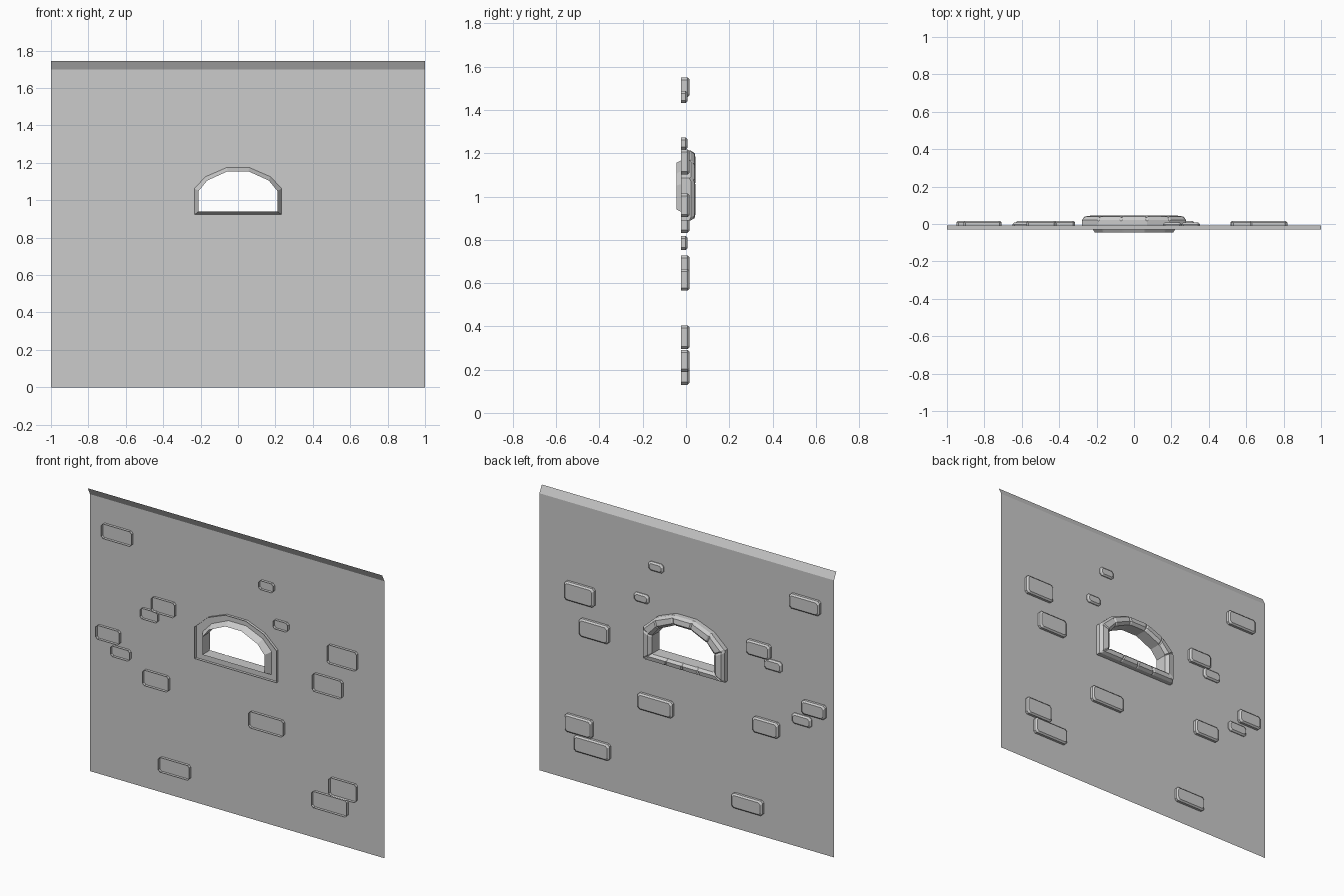
import bpy, bmesh

cube = bpy.data.objects.get("Cube")
if cube:
    bpy.data.objects.remove(cube, do_unlink=True)

stone = bpy.data.materials.new("grey_stone")
stone.use_nodes = True
GREY = (0.6, 0.6, 0.6, 1)
stone.diffuse_color = GREY
stone.node_tree.nodes["Principled BSDF"].inputs["Base Color"].default_value = GREY

WALL_Y = -0.007
FRONT_Y = -0.024


def finish(name, bm):
    mesh = bpy.data.meshes.new(name)
    bm.to_mesh(mesh)
    bm.free()
    mesh.materials.append(stone)
    obj = bpy.data.objects.new(name, mesh)
    bpy.context.collection.objects.link(obj)
    return obj


def bridge(bm, a, b, closed=True):
    for i in range(len(a) if closed else len(a) - 1):
        j = (i + 1) % len(a)
        bm.faces.new((a[i], a[j], b[j], b[i]))


# Arch outlines: right half, mirrored, plus joints along the sill
def arch_loop(half, sill_x):
    right = [(x, z) for x, z in half]
    left = [(-x, z) for x, z in reversed(half)]
    base = half[0][1]
    sill = [(-sill_x, base), (0, base), (sill_x, base)]
    return right + left + sill


INNER = arch_loop([(0.21, 0.94), (0.21, 1.05), (0.165, 1.105), (0.055, 1.155)], 0.1)
OUTER = arch_loop([(0.278, 0.89), (0.278, 1.085), (0.19, 1.165), (0.07, 1.212)], 0.12)


def arch_point(u, t):
    """Point at u along the ring of joints, t from the inner to the outer outline."""
    n = len(INNER)
    i, f = int(u) % n, u - int(u)
    j = (i + 1) % n
    a, b = [[p + (q - p) * f for p, q in zip(loop[i], loop[j])] for loop in (INNER, OUTER)]
    return [p + (q - p) * t for p, q in zip(a, b)]


# Wall sheet with the window hole and a top edge leaning forward
bm = bmesh.new()
rim = [bm.verts.new((x, WALL_Y, z)) for x, z in [(-1, 0), (1, 0), (1, 1.70), (-1, 1.70)]]
hole = []
for i in range(len(INNER)):
    x, z = arch_point(i, 0.35)
    hole.append(bm.verts.new((x, WALL_Y, z)))
edges = [bm.edges.new((loop[i - 1], loop[i])) for loop in (rim, hole) for i in range(len(loop))]
bmesh.ops.triangle_fill(bm, edges=edges, use_beauty=True, normal=(0, -1, 0))
top = [bm.verts.new((x, -0.03, 1.745)) for x in (1, -1)]
bm.faces.new((rim[3], rim[2], top[0], top[1]))
finish("wall", bm)

# Window surround: wedge stones with chamfered joints, open at the front
bm = bmesh.new()
PROFILE = [(1, FRONT_Y), (1, 0.022), (0.8, 0.04), (0.3, 0.045), (0.02, 0.03),
           (0, -0.045), (0.35, WALL_Y)]
for i in range(len(INNER)):
    rows = []
    for f, drop in ((0.0, 0.006), (0.07, 0), (0.93, 0), (0.9999, 0.006)):
        row = []
        for t, y in PROFILE:
            x, z = arch_point(i + f, t)
            row.append(bm.verts.new((x, y - drop if y > 0 else y, z)))
        rows.append(row)
    for a, b in zip(rows, rows[1:]):
        bridge(bm, a, b, closed=False)
bmesh.ops.remove_doubles(bm, verts=bm.verts, dist=0.0005)
bmesh.ops.recalc_face_normals(bm, faces=bm.faces)
finish("window_surround", bm)


# Scattered bricks: clipped corners, chamfered back, open front
def brick(name, x, z, w, h, back):
    def ring(y, inset):
        a, b, c = w / 2 - inset, h / 2 - inset, 0.012
        pts = [(a, b - c), (a - c, b), (c - a, b), (-a, b - c),
               (-a, c - b), (c - a, -b), (a - c, -b), (a, c - b)]
        return [bm.verts.new((x + px, y, z + pz)) for px, pz in pts]
    bm = bmesh.new()
    rings = [ring(FRONT_Y, 0), ring(back - 0.009, 0), ring(back, 0.009)]
    for a, b in zip(rings, rings[1:]):
        bridge(bm, a, b)
    bm.faces.new(rings[-1])
    bmesh.ops.recalc_face_normals(bm, faces=bm.faces)
    finish(name, bm)


BRICKS = [(-0.81, 1.505, 0.205, 0.09), (-0.495, 1.145, 0.16, 0.09), (-0.59, 1.07, 0.12, 0.065),
          (-0.87, 0.875, 0.16, 0.085), (-0.785, 0.785, 0.13, 0.065), (-0.545, 0.68, 0.175, 0.095),
          (0.205, 0.615, 0.235, 0.1), (-0.42, 0.175, 0.21, 0.09), (0.725, 0.35, 0.185, 0.11),
          (0.635, 0.24, 0.24, 0.1), (0.72, 1.16, 0.2, 0.115), (0.62, 0.96, 0.2, 0.11),
          (0.205, 1.46, 0.1, 0.055), (0.303, 1.245, 0.1, 0.055)]
for n, (x, z, w, h) in enumerate(BRICKS, 1):
    brick(f"brick_{n}", x, z, w, h, 0.017 if w > 0.15 else 0.007)
